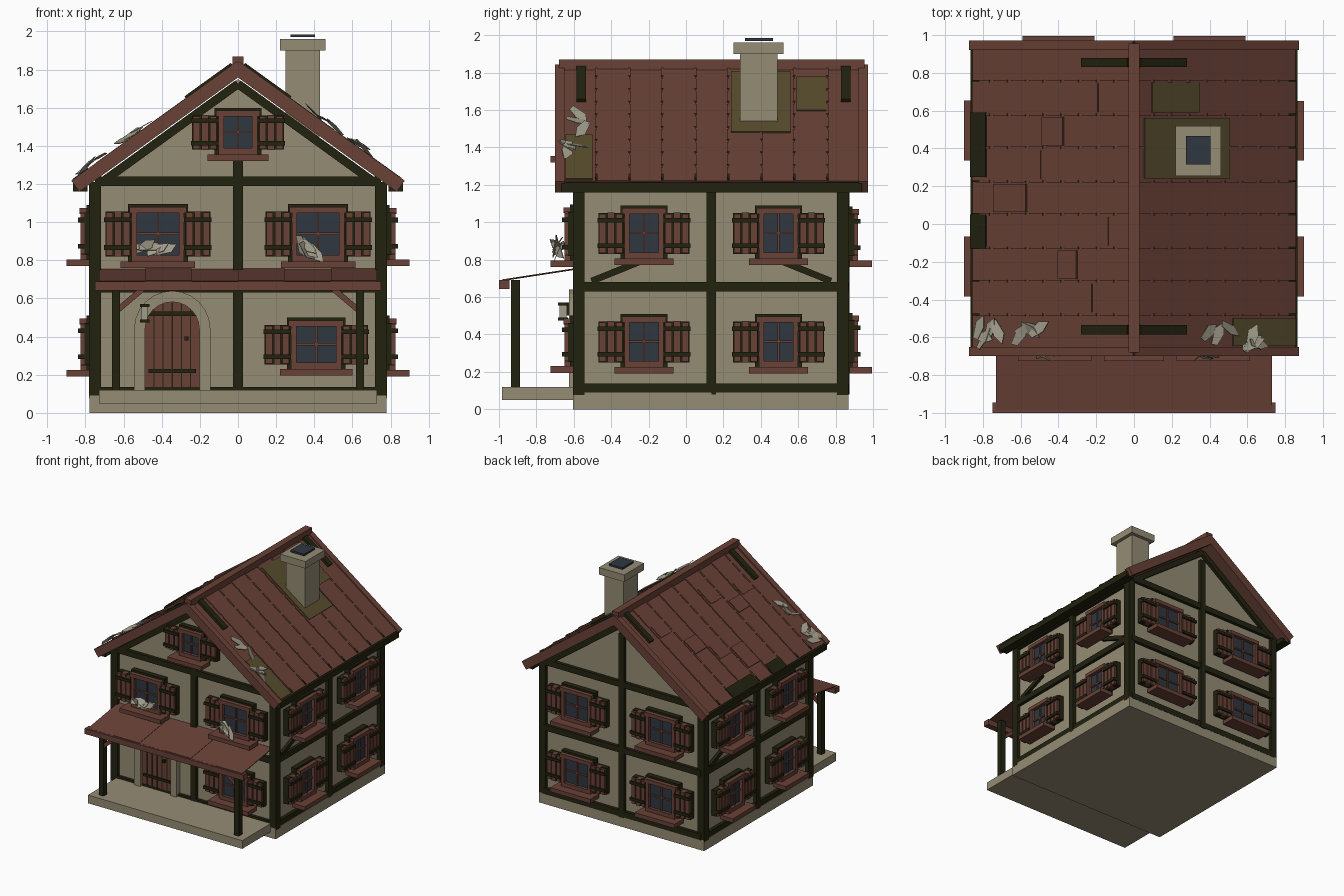
import bpy, bmesh, math, random
from mathutils import Matrix, Vector

if "Cube" in bpy.data.objects:
    bpy.data.objects.remove(bpy.data.objects["Cube"])

random.seed(4)
COL = {"plaster": (0.30, 0.262, 0.178), "red_brown_wood": (0.14, 0.053, 0.037),
       "dark_timber": (0.016, 0.016, 0.005), "blue_grey_glass": (0.028, 0.038, 0.051),
       "moss": (0.095, 0.072, 0.026), "pale_leaf": (0.36, 0.34, 0.26)}
MATS = {}
for n, c in COL.items():
    MATS[n] = bpy.data.materials.new(n)
    MATS[n].diffuse_color = (*c, 1)
P, B, D, G, MO, LE = COL
I = Matrix.Identity(4)
T = Matrix.Translation
parts = {}


def prism(name, mat, pts, y0, y1, M=I):
    """Extrude an (x, z) outline from y0 to y1 and add it to the named part."""
    bm = parts.setdefault((name, mat), bmesh.new())
    a = [bm.verts.new(M @ Vector((x, y0, z))) for x, z in pts]
    b = [bm.verts.new(M @ Vector((x, y1, z))) for x, z in pts]
    bm.faces.new(a)
    bm.faces.new(b[::-1])
    for i in range(len(a)):
        j = (i + 1) % len(a)
        bm.faces.new((a[j], a[i], b[i], b[j]))


def box(name, mat, x0, x1, y0, y1, z0, z1, M=I):
    prism(name, mat, [(x0, z0), (x1, z0), (x1, z1), (x0, z1)], y0, y1, M)


def strut(name, mat, p, q, t, y0, y1, M=I):
    p, q = Vector(p), Vector(q)
    d = (q - p).normalized() * t / 2
    n = Vector((-d.y, d.x))
    prism(name, mat, [p - n, q - n, q + n, p + n], y0, y1, M)


# Wall frames: local x runs along the wall, local -y points outward
FRONT = T((0, -0.575, 0))
RIGHT = T((0.75, 0.135, 0)) @ Matrix.Rotation(math.pi / 2, 4, 'Z')
BACK = T((0, 0.845, 0)) @ Matrix.Rotation(math.pi, 4, 'Z')
LEFT = T((-0.75, 0.135, 0)) @ Matrix.Rotation(-math.pi / 2, 4, 'Z')


def window(M, u, z, fw, h, sill):
    """Window whose sill bottom is at z; fw, h are the frame size."""
    M = M @ T((u, 0, z + 0.04))
    w = fw / 2
    box("window_sills", B, -sill / 2, sill / 2, -0.15, -0.03, -0.04, -0.005, M)
    box("window_surrounds", D, -w - 0.02, w + 0.02, -0.045, 0, -0.01, h + 0.015, M)
    box("window_glass", G, -w + 0.02, w - 0.02, -0.05, -0.02, 0.02, h - 0.02, M)
    for s in (-1, 1):
        box("window_frames", B, s * w, s * (w - 0.028), -0.075, 0, 0, h - 0.02, M)
        # shutter: dark backing, three planks, two straps
        a, b = w + 0.005, w + 0.138
        box("shutter_backs", D, s * a, s * b, -0.055, -0.01, 0.02, h - 0.025, M)
        pw = (b - a) / 3
        for i in range(3):
            lift = 0.006 * (i % 2)
            box("shutter_planks", B, s * (a + i * pw + 0.004), s * (a + (i + 1) * pw - 0.004),
                -0.075, -0.03, 0.025 - lift, h - 0.03 + lift, M)
        for k in (0.24, 0.76):
            box("shutter_straps", D, s * (a - 0.005), s * (b + 0.006), -0.088, -0.05,
                h * k - 0.012, h * k + 0.012, M)
    box("window_frames", B, -w - 0.012, w + 0.012, -0.08, 0, h - 0.032, h, M)
    box("window_frames", B, -w, w, -0.075, 0, -0.005, 0.028, M)
    box("window_bars", B, -0.006, 0.006, -0.06, -0.04, 0.02, h - 0.02, M)
    box("window_bars", B, -w + 0.02, w - 0.02, -0.06, -0.04, h / 2 - 0.006, h / 2 + 0.006, M)


# House body and foundation
box("foundation", P, -0.78, 0.78, -0.605, 0.87, 0, 0.09)
prism("walls", P, [(-0.75, 0.08), (0.75, 0.08), (0.75, 1.21), (0, 1.75), (-0.75, 1.21)], -0.575, 0.845)
box("porch_slab", P, -0.73, 0.73, -0.985, -0.57, 0.05, 0.12)

# Timber framing
for x in (-0.75, 0.75):
    for y in (-0.573, 0.838):
        box("corner_posts", D, x - 0.031, x + 0.031, y - 0.031, y + 0.031, 0.075, 1.21)
for M, half, top in ((FRONT, 0.75, 1.33), (BACK, 0.75, 1.65), (LEFT, 0.7, 1.2), (RIGHT, 0.7, 1.2)):
    box("middle_posts", D, -0.025, 0.025, -0.03, 0.01, 0.08, top, M)
    gable = half == 0.75
    for z0, z1 in ((0.085, 0.137), (0.63, 0.68), (1.19, 1.24) if gable else (1.16, 1.21)):
        box("wall_beams", D, -half, half, -0.027, 0.01, z0, z1, M)
    for s in (-1, 1):
        if gable:
            strut("gable_rafters", D, (s * 0.72, 1.205), (0, 1.725), 0.045, -0.028, 0.01, M)
        else:
            strut("wall_braces", D, (s * 0.64, 0.685), (s * 0.38, 0.79), 0.035, -0.025, 0.01, M)

# Windows
for u in (-0.42, 0.42):
    window(FRONT, u, 0.76, 0.275, 0.28, 0.39)
    for z in (0.19, 0.76):
        window(BACK, u * 0.95, z, 0.275, 0.27, 0.38)
window(FRONT, 0.41, 0.195, 0.265, 0.25, 0.38)
window(FRONT, 0, 1.32, 0.205, 0.225, 0.32)
box("gable_window_cap", D, -0.025, 0.025, -0.05, 0, 1.57, 1.6, FRONT)
for M in (LEFT, RIGHT):
    for u in (-0.36, 0.36):
        for z in (0.19, 0.77):
            window(M, u, z, 0.21, 0.265, 0.315)


# Arched door with stone surround
def arch(r, z0=0.12, zs=0.44, n=12):
    c = [(r * math.cos(math.pi * i / n), zs + r * math.sin(math.pi * i / n)) for i in range(n + 1)]
    return [(r, z0)] + c + [(-r, z0)]


DOOR = FRONT @ T((-0.345, 0, 0))
prism("door_surround", P, arch(0.2) + arch(0.142)[::-1], -0.05, 0, DOOR)
prism("door", B, arch(0.143), -0.025, 0.01, DOOR)
for i in range(-2, 3):
    x = i * 0.048
    box("door_plank_gaps", D, x - 0.003, x + 0.003, -0.028, -0.02, 0.12, 0.44 + math.sqrt(0.14**2 - x * x), DOOR)
for z in (0.22, 0.52):
    box("door_straps", D, -0.125, 0.125, -0.034, -0.02, z - 0.011, z + 0.011, DOOR)
box("door_handle", D, 0.065, 0.085, -0.05, -0.02, 0.38, 0.4, DOOR)

# Lantern beside the door
box("lantern_light", LE, -0.505, -0.475, -0.675, -0.64, 0.485, 0.555)
for z in (0.475, 0.555):
    box("lantern_frame", D, -0.515, -0.465, -0.685, -0.63, z, z + 0.015)
box("lantern_bracket", D, -0.5, -0.48, -0.64, -0.57, 0.5, 0.57)

# Porch
for s in (-1, 1):
    box("porch_posts", D, s * 0.618, s * 0.662, -0.935, -0.888, 0.12, 0.69)
    strut("porch_brackets", B, (s * 0.63, 0.54), (s * 0.5, 0.65), 0.03, -0.925, -0.897)
box("porch_front_beam", B, -0.75, 0.75, -1.0, -0.945, 0.643, 0.69)
SIDE = Matrix.Rotation(math.pi / 2, 4, 'Z')
for i in range(6):
    a = -0.73 + i * 0.2433
    lift = 0.003 * (i % 2)
    prism("porch_roof", B, [(-0.985, 0.685 + lift), (-0.575, 0.748 + lift), (-0.575, 0.754 + lift),
                            (-0.985, 0.691 + lift)], -a, -a - 0.2433, SIDE)

# Main roof: local x runs down the slope, local z is the slope normal
ANG = math.atan(0.72)
CO = math.cos(ANG)
for s in (-1, 1):
    R = Matrix.Diagonal((s, 1, 1, 1)) @ T((0, 0, 1.835)) @ Matrix.Rotation(ANG, 4, 'Y')
    for i in range(9):
        y = -0.655 + i * 0.1765
        h = 0.005 * (i % 2)
        box("roof_boards", B, 0, 1.053, y, y + 0.1765, -0.055, h, R)
        for k in range(9):  # ragged seams between boards
            if i:
                box("roof_seams", B, k * 0.116 + 0.01, k * 0.116 + 0.1, y - 0.008, y + 0.006, -0.01, 0.009, R)
        if i:
            box("roof_seam_marks", D, 1.0, 1.045, y - 0.006, y + 0.006, 0, 0.011, R)
        if s < 0 and 0 < i < 8:
            x = random.uniform(0.12, 0.75)
            box("loose_shingles", B, x, x + random.uniform(0.1, 0.24), y + 0.012, y + 0.162, 0, 0.011, R)
    for y in (-0.7, 0.922):
        box("barge_boards", B, 0, 1.07, y, y + 0.05, -0.062, 0.01, R)
    for y in (-0.585, 0.83):
        box("roof_top_rafters", D, 0.03, 0.33, y, y + 0.05, -0.03, 0.022, R)
    box("eave_beams", D, s * 0.79, s * 0.866, -0.665, 0.94, 1.16, 1.212)
    if s > 0:  # moss patches
        for x0, x1, y0, y1 in ((0.09, 0.34, 0.59, 0.75), (0.05, 0.5, 0.24, 0.56), (0.52, 0.85, -0.645, -0.5)):
            box("roof_moss", MO, x0 / CO, x1 / CO, y0, y1, 0.004, 0.012, R)
    else:  # dark gaps at the left eave
        for y0, y1 in ((0.25, 0.59), (-0.13, 0.05)):
            box("eave_gaps", D, 0.96, 1.06, y0, y1, 0.005, 0.013, R)
box("ridge_beam", B, -0.03, 0.03, -0.68, 0.955, 1.80, 1.87)

# Chimney
box("chimney", P, 0.25, 0.43, 0.29, 0.49, 1.45, 1.91)
box("chimney_cap", P, 0.22, 0.46, 0.255, 0.52, 1.9, 1.96)
box("chimney_cover", G, 0.275, 0.405, 0.315, 0.465, 1.97, 1.985)


# Pale pointed leaves at the upper windows and roof corners
def leaves(name, c, spread, n, tilt):
    for i in range(n):
        o = Vector([random.uniform(-v, v) for v in spread])
        if abs(c[0]) > 0.4 and c[2] > 1.1:
            o.z -= 0.72 * o.x * (1 if c[0] > 0 else -1)
        M = T(Vector(c) + o) @ Matrix.Rotation(tilt + random.uniform(-.25, .25), 4, 'Y') @ \
            Matrix.Rotation(random.uniform(-.5, .5), 4, 'Z') @ Matrix.Rotation(random.uniform(-.7, .3), 4, 'X')
        prism(name, LE, [(-0.06, -0.012), (0.03, -0.026), (0.07, 0.004), (0.02, 0.026), (-0.05, 0.018)],
              -0.002, 0.002, M)


leaves("window_leaves", (-0.44, -0.69, 0.855), (0.07, 0.02, 0.03), 6, -0.3)
leaves("window_leaves", (0.38, -0.69, 0.855), (0.05, 0.02, 0.03), 5, 1.0)
for x, y, n in ((0.45, -0.56, 3), (0.68, -0.6, 4), (-0.77, -0.59, 5), (-0.56, -0.57, 4)):
    for k in range(n):
        dx, dy = random.uniform(-0.06, 0.06), random.uniform(-0.04, 0.04)
        M = T((x + dx, y + dy, 1.865 - 0.72 * abs(x + dx))) @ \
            Matrix.Rotation(math.copysign(ANG, x) + random.uniform(-.2, .2), 4, 'Y') @ \
            Matrix.Rotation(random.uniform(-1.2, 1.2), 4, 'Z') @ Matrix.Rotation(1.57 + random.uniform(-.5, .5), 4, 'X')
        prism("roof_leaves", LE, [(-0.06, -0.014), (0.03, -0.03), (0.08, 0.004), (0.02, 0.03), (-0.05, 0.02)],
              -0.002, 0.002, M)

# Turn every collected part into an object
for (name, mat), bm in parts.items():
    bmesh.ops.recalc_face_normals(bm, faces=bm.faces)
    me = bpy.data.meshes.new(name)
    bm.to_mesh(me)
    bm.free()
    me.materials.append(MATS[mat])
    bpy.context.collection.objects.link(bpy.data.objects.new(name, me))

for m in bpy.data.materials:
    if m.users and not m.is_grease_pencil:
        m.use_nodes = True
        m.node_tree.nodes["Principled BSDF"].inputs["Base Color"].default_value = m.diffuse_color
